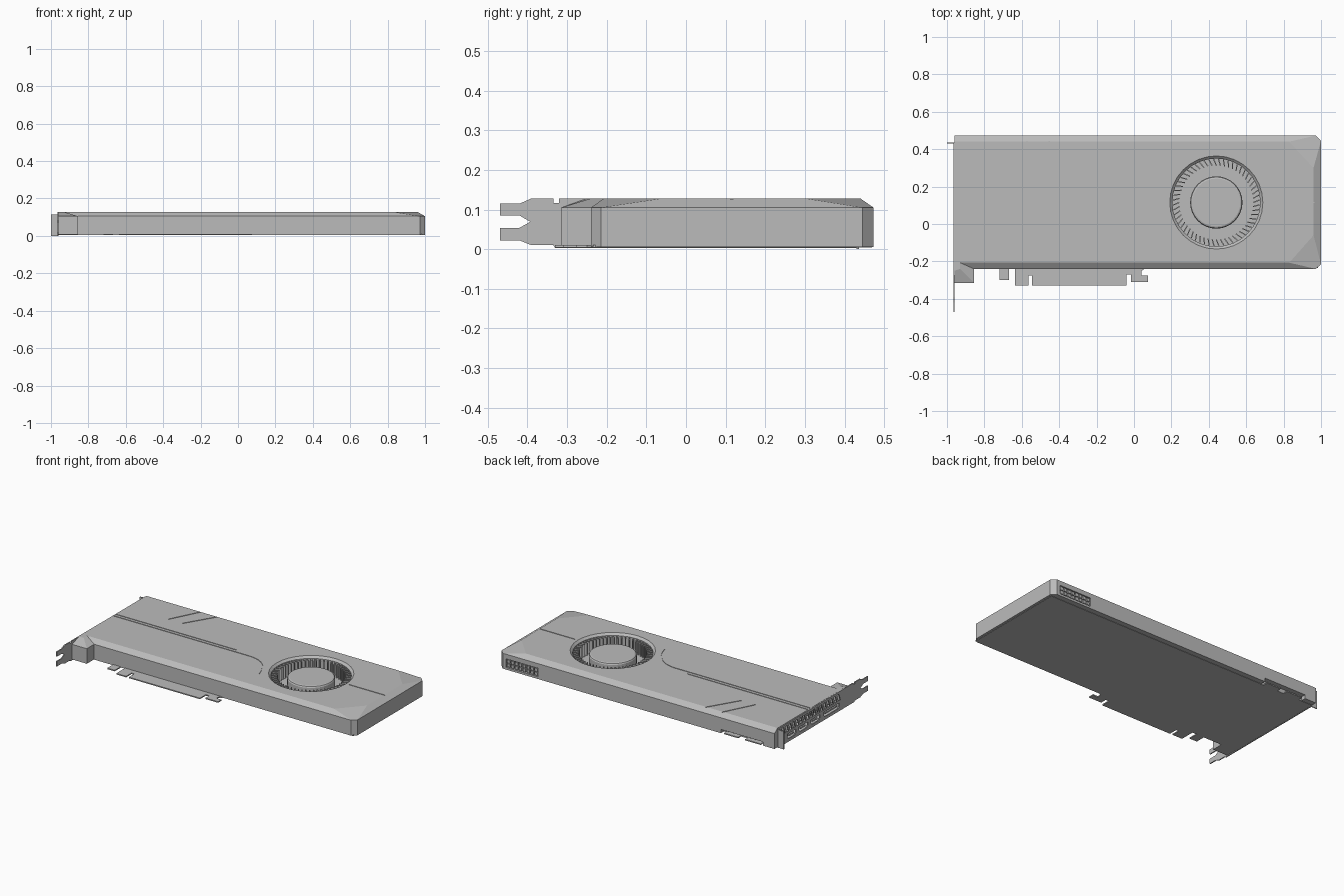
import bpy, bmesh, math
from mathutils import Vector

if "Cube" in bpy.data.objects:
    bpy.data.objects.remove(bpy.data.objects["Cube"])

GREY = bpy.data.materials.new("mid_grey")
GREY.diffuse_color = (0.5, 0.5, 0.5, 1)
GREY.use_nodes = True
GREY.node_tree.nodes["Principled BSDF"].inputs["Base Color"].default_value = GREY.diffuse_color


def finish(name, bm):
    bmesh.ops.recalc_face_normals(bm, faces=bm.faces)
    me = bpy.data.meshes.new(name)
    bm.to_mesh(me)
    bm.free()
    me.materials.append(GREY)
    ob = bpy.data.objects.new(name, me)
    bpy.context.collection.objects.link(ob)
    return ob


def add_loft(bm, rings):
    """Skin equal-length rings of points and cap both ends."""
    loops = [[bm.verts.new(p) for p in r] for r in rings]
    n = len(loops[0])
    for a, b in zip(loops, loops[1:]):
        for i in range(n):
            j = (i + 1) % n
            bm.faces.new((a[i], a[j], b[j], b[i]))
    bm.faces.new(loops[0][::-1])
    bm.faces.new(loops[-1])


def add_prism(bm, pts, lo, hi, axis='z'):
    place = (lambda p, c: (p[0], p[1], c)) if axis == 'z' else (lambda p, c: (c, p[0], p[1]))
    add_loft(bm, [[place(p, c) for p in pts] for c in (lo, hi)])


def add_box(bm, x0, x1, y0, y1, z0, z1):
    add_prism(bm, [(x0, y0), (x1, y0), (x1, y1), (x0, y1)], z0, z1)


def loft(name, rings):
    bm = bmesh.new()
    add_loft(bm, rings)
    return finish(name, bm)


def prism(name, pts, lo, hi, axis='z'):
    bm = bmesh.new()
    add_prism(bm, pts, lo, hi, axis)
    return finish(name, bm)


def box(name, *b):
    bm = bmesh.new()
    add_box(bm, *b)
    return finish(name, bm)


def circle(r, z, n, c=(0.44, 0.115)):
    return [(c[0] + r * math.cos(2 * math.pi * i / n),
             c[1] + r * math.sin(2 * math.pi * i / n), z) for i in range(n)]


def ribbon(path, w):
    """Outline of a flat strip of width w along a path."""
    left, right = [], []
    for i, p in enumerate(path):
        a, b = Vector(path[max(i - 1, 0)]), Vector(path[min(i + 1, len(path) - 1)])
        d = (b - a).normalized()
        n = Vector((-d.y, d.x)) * w / 2
        left.append(tuple(Vector(p) + n))
        right.append(tuple(Vector(p) - n))
    return right + left[::-1]


def cut(ob, cutter):
    cutter.hide_render = True
    m = ob.modifiers.new("cut", 'BOOLEAN')
    m.operation, m.object, m.solver = 'DIFFERENCE', cutter, 'EXACT'
    bpy.context.view_layer.objects.active = ob
    bpy.ops.object.modifier_apply(modifier=m.name)
    bpy.data.objects.remove(cutter)


# Shroud: straight walls, chamfered rim, faceted far corners
rim = [(-0.96, -0.24), (0.972, -0.24), (1.0, -0.215), (1.0, 0.445), (0.972, 0.473), (-0.96, 0.473)]
top = [(-0.96, -0.207), (0.83, -0.207), (0.96, -0.06), (0.96, 0.3), (0.83, 0.44), (-0.96, 0.44)]
shroud = loft("shroud", [[(*p, 0.006) for p in rim], [(*p, 0.105) for p in rim],
                         [(*p, 0.128) for p in top]])

# Fan well, exhaust recess, power socket recess, edge connector notch
cut(shroud, loft("well_cutter", [circle(0.235, 0.03, 32), circle(0.235, 0.115, 32),
                                 circle(0.25, 0.129, 32)]))
cut(shroud, box("exhaust_cutter", -0.97, -0.88, -0.2, 0.43, 0.018, 0.115))
cut(shroud, box("power_cutter", 0.72, 0.95, 0.435, 0.49, 0.02, 0.075))
cut(shroud, box("edge_cutter", -0.88, -0.58, 0.44, 0.49, -0.01, 0.03))

# Fine grooves on the top: long seam sweeping round the fan, and slanted stripes
sweep = [(-0.97, 0.105)]
for i in range(11):
    t = i / 10
    sweep.append(tuple((1 - t) ** 2 * Vector((0, 0.105)) + 2 * t * (1 - t) * Vector((0.15, 0.105))
                       + t * t * Vector((0.2, -0.07))))
for path in (sweep, [(-0.97, 0.13), (-0.1, 0.13)], [(0.71, 0.115), (0.97, 0.115)],
             [(-0.67, 0.25), (-0.56, 0.465)], [(-0.57, 0.25), (-0.44, 0.465)]):
    cut(shroud, prism("groove_cutter", ribbon(path, 0.006), 0.125, 0.14))

# Corner block next to the bracket
base = [(-0.96, -0.315), (-0.855, -0.315), (-0.855, -0.235), (-0.96, -0.235)]
cap = [(-0.96, -0.25), (-0.93, -0.24), (-0.93, -0.207), (-0.96, -0.207)]
loft("corner_block", [[(*p, 0.008) for p in base], [(*p, 0.105) for p in base],
                      [(*p, 0.128) for p in cap]])

# Fan: rounded hub and a ring of slightly tilted blades
loft("fan_hub", [circle(r, z, 32) for r, z in
                 ((0.14, 0.028), (0.14, 0.1), (0.136, 0.107), (0.128, 0.11))])
bm = bmesh.new()
BLADES = 56
for i in range(BLADES):
    a = 2 * math.pi * i / BLADES
    c = Vector((0.44, 0.115))
    p = c + 0.198 * Vector((math.cos(a), math.sin(a)))
    q = c + 0.232 * Vector((math.cos(a + 0.06), math.sin(a + 0.06)))
    add_prism(bm, ribbon([p, q], 0.006), 0.028, 0.115)
finish("fan_blades", bm)
bm = bmesh.new()
add_loft(bm, [circle(0.234, 0.028, 32), circle(0.234, 0.036, 32)])
finish("fan_base", bm)

# Circuit board with its edge connector and top tabs
board = [(-0.96, -0.235), (-0.72, -0.235), (-0.72, -0.3), (-0.667, -0.3), (-0.667, -0.235),
         (-0.635, -0.235), (-0.635, -0.33), (-0.565, -0.33), (-0.565, -0.275), (-0.545, -0.275),
         (-0.545, -0.33), (-0.04, -0.33), (-0.04, -0.27), (-0.015, -0.27), (-0.015, -0.31),
         (0.075, -0.31), (0.075, -0.275), (0.04, -0.275), (0.04, -0.25), (0.065, -0.235),
         (0.985, -0.235), (0.985, 0.44),
         (-0.6, 0.44), (-0.6, 0.47), (-0.7, 0.47), (-0.7, 0.44), (-0.75, 0.44), (-0.75, 0.47),
         (-0.86, 0.47), (-0.86, 0.44), (-0.96, 0.44)]
prism("circuit_board", board, 0.004, 0.011)

# Power socket: backing block with two rows of pins
bm = bmesh.new()
add_box(bm, 0.722, 0.948, 0.43, 0.45, 0.022, 0.073)
for i in range(8):
    for z in (0.025, 0.05):
        x = 0.727 + i * 0.028
        add_box(bm, x, x + 0.02, 0.449, 0.471, z, z + 0.02)
finish("power_socket", bm)

# Mounting bracket with forked foot
outline = [(-0.47, 0.022), (-0.42, 0.022), (-0.39, 0.01), (-0.335, 0.01), (-0.33, 0.003),
           (0.435, 0.003), (0.435, 0.125), (-0.32, 0.128), (-0.32, 0.117), (-0.335, 0.117),
           (-0.335, 0.128), (-0.39, 0.128), (-0.42, 0.115), (-0.47, 0.115), (-0.47, 0.085),
           (-0.42, 0.085), (-0.393, 0.069), (-0.42, 0.054), (-0.47, 0.054)]
bracket = prism("bracket", outline, -0.966, -0.959, 'x')

# Slanted exhaust slots and port openings
ports = [(-0.18, -0.02), (0.02, 0.11), (0.14, 0.23), (0.26, 0.35)]
bm = bmesh.new()
for i in range(17):
    y = -0.19 + i * 0.035
    add_prism(bm, [(y, 0.07), (y + 0.02, 0.07), (y + 0.035, 0.112), (y + 0.015, 0.112)],
              -0.98, -0.95, 'x')
for a, b in ports:
    add_prism(bm, [(a + 0.012, 0.022), (b - 0.012, 0.022), (b, 0.034), (b, 0.055), (a, 0.055),
                   (a, 0.034)], -0.98, -0.95, 'x')
cut(bracket, finish("slot_cutter", bm))
box("bracket_flange", -1.0, -0.96, 0.43, 0.436, 0.0, 0.115)

# Port tongues and heat sink fins seen through the bracket
bm = bmesh.new()
for a, b in ports:
    add_box(bm, -0.963, -0.88, a + 0.02, b - 0.02, 0.035, 0.045)
finish("port_tongues", bm)
bm = bmesh.new()
for i in range(16):
    y = -0.18 + i * 0.038
    add_box(bm, -0.945, -0.879, y, y + 0.006, 0.065, 0.116)
finish("heat_sink_fins", bm)
